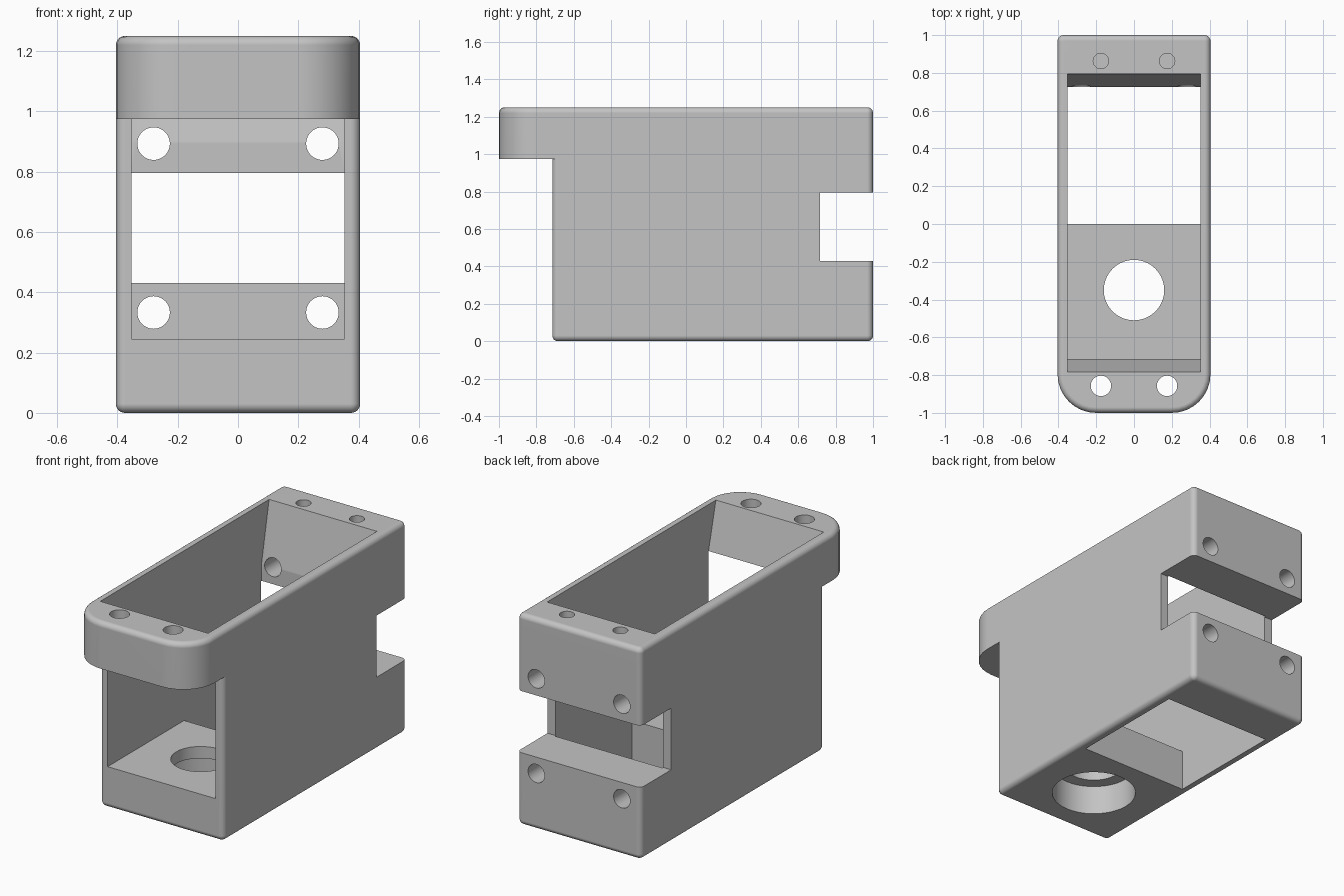
import bpy, bmesh, math
from mathutils import Matrix

if "Cube" in bpy.data.objects:
    bpy.data.objects.remove(bpy.data.objects["Cube"])

HW, R = 0.405, 0.032          # half width, edge rounding
ARC = 8                       # segments per rounded corner


def make(name, bm):
    bmesh.ops.recalc_face_normals(bm, faces=bm.faces[:])
    me = bpy.data.meshes.new(name)
    bm.to_mesh(me)
    bm.free()
    ob = bpy.data.objects.new(name, me)
    bpy.context.collection.objects.link(ob)
    return ob


def plan_ring(y0, front_r, inset, z):
    """Rounded rectangle outline from y0 to 1, shrunk by inset."""
    pts = []
    corners = [(1, 1, R, 0), (-1, 1, R, 90), (-1, -1, front_r, 180), (1, -1, front_r, 270)]
    for sx, sy, r, start in corners:
        cx = sx * (HW - r)
        cy = 1 - r if sy > 0 else y0 + r
        for i in range(ARC + 1):
            a = math.radians(start + 90 * i / ARC)
            pts.append((cx + (r - inset) * math.cos(a), cy + (r - inset) * math.sin(a), z))
    return pts


def loft(name, rings):
    bm = bmesh.new()
    vs = [[bm.verts.new(p) for p in ring] for ring in rings]
    n = len(vs[0])
    for a, b in zip(vs, vs[1:]):
        for i in range(n):
            j = (i + 1) % n
            bm.faces.new((a[i], a[j], b[j], b[i]))
    bm.faces.new(vs[0])
    bm.faces.new(vs[-1])
    return make(name, bm)


def box(name, x, y, z):
    bm = bmesh.new()
    bmesh.ops.create_cube(bm, size=1)
    for v in bm.verts:
        v.co = [lo + (c + 0.5) * (hi - lo) for c, (lo, hi) in zip(v.co, (x, y, z))]
    return make(name, bm)


def drill(name, centre, r, length, axis='Z'):
    bm = bmesh.new()
    rot = Matrix.Rotation(math.pi / 2, 4, 'X') if axis == 'Y' else Matrix()
    bmesh.ops.create_cone(bm, cap_ends=True, segments=40, radius1=r, radius2=r, depth=length,
                          matrix=Matrix.Translation(centre) @ rot)
    return make(name, bm)


def combine(target, tool, op):
    m = target.modifiers.new(op, 'BOOLEAN')
    m.operation, m.solver, m.object = op, 'EXACT', tool
    bpy.context.view_layer.objects.active = target
    bpy.ops.object.modifier_apply(modifier=m.name)
    bpy.data.objects.remove(tool)


# Rounded bottom and top edges
steps = [(i * math.pi / 12) for i in range(7)]
FIL = 0.03
low = [plan_ring(-0.715, R, FIL * (1 - math.sin(a)), FIL * (1 - math.cos(a))) for a in steps]
low.append(plan_ring(-0.715, R, 0, 0.975))
top = [plan_ring(-1, 0.205, 0, 0.975)]
top += [plan_ring(-1, 0.205, FIL * (1 - math.cos(a)), 1.25 - FIL + FIL * math.sin(a)) for a in steps]

# Housing: lower body plus the upper band with its overhanging front lip
housing = loft("housing", low)
combine(housing, loft("upper_band", top), 'UNION')

# Cavity: sloped end walls at the top, open front, floor only in the front half
profile = [(-0.76, 0.245), (0, 0.245), (0, -0.1), (0.725, -0.1), (0.725, 0.9),
           (0.815, 1.35), (-0.809, 1.35), (-0.715, 0.975), (-0.76, 0.9)]
bm = bmesh.new()
face = bm.faces.new([bm.verts.new((-0.353, y, z)) for y, z in profile])
ext = bmesh.ops.extrude_face_region(bm, geom=[face])["geom"]
bmesh.ops.translate(bm, vec=(0.706, 0, 0), verts=[g for g in ext if isinstance(g, bmesh.types.BMVert)])
combine(housing, make("cavity", bm), 'DIFFERENCE')

# Rear slot across the full width
combine(housing, box("rear_slot", (-0.6, 0.6), (0.717, 1.1), (0.43, 0.795)), 'DIFFERENCE')

# Floor hole with a wider counterbore from below
combine(housing, drill("floor_hole", (0, -0.35, 0.2), 0.16, 0.3), 'DIFFERENCE')
combine(housing, drill("counterbore", (0, -0.35, 0.0375), 0.233, 0.275), 'DIFFERENCE')

# Screw holes: front lip, blind rear top, and horizontal rear
for s in (-1, 1):
    combine(housing, drill("lip_hole", (s * 0.175, -0.857, 1.1), 0.054, 0.6), 'DIFFERENCE')
    combine(housing, drill("top_hole", (s * 0.175, 0.863, 1.15), 0.041, 0.5), 'DIFFERENCE')
    for z in (0.333, 0.893):
        combine(housing, drill("rear_hole", (s * 0.28, 0.88, z), 0.054, 0.5, 'Y'), 'DIFFERENCE')

# Single grey colour
grey = bpy.data.materials.new("grey plastic")
grey.diffuse_color = (0.55, 0.55, 0.55, 1)
grey.use_nodes = True
grey.node_tree.nodes["Principled BSDF"].inputs["Base Color"].default_value = grey.diffuse_color
housing.data.materials.clear()
housing.data.materials.append(grey)
for p in housing.data.polygons:
    p.material_index = 0

# Smooth rounded edges, crisp corners
bpy.ops.object.select_all(action='DESELECT')
housing.select_set(True)
bpy.context.view_layer.objects.active = housing
bpy.ops.object.shade_smooth_by_angle(angle=math.radians(25))
wn = housing.modifiers.new("weighted_normals", 'WEIGHTED_NORMAL')
wn.keep_sharp = True
